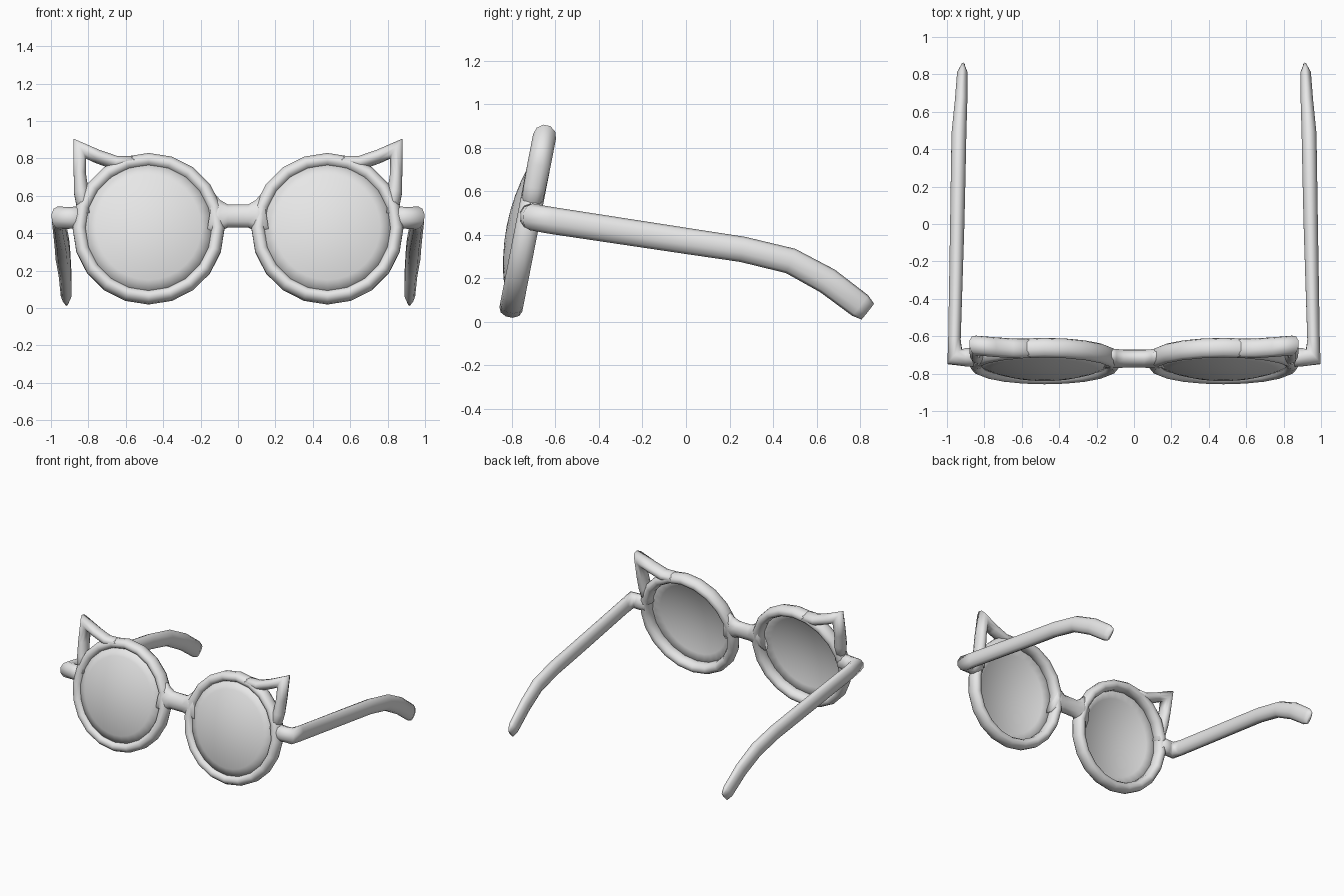
import bpy, bmesh, math
from mathutils import Vector

if "Cube" in bpy.data.objects:
    bpy.data.objects.remove(bpy.data.objects["Cube"], do_unlink=True)

grey = bpy.data.materials.new("light_grey")
grey.use_nodes = True
grey.diffuse_color = (0.8, 0.8, 0.8, 1)
grey.node_tree.nodes["Principled BSDF"].inputs["Base Color"].default_value = (0.8, 0.8, 0.8, 1)

# The front frame lies in a plane that leans back
LEAN = 0.195
CX, CZ, CY = 0.478, 0.424, -0.733
NORMAL = Vector((0, -1, LEAN)).normalized()
SIDES = 10


def on_frame(x, z, out=0.0):
    return Vector((x, CY + LEAN * (z - CZ), z)) + NORMAL * out


def finish(name, bm, mirror=True):
    bmesh.ops.recalc_face_normals(bm, faces=bm.faces)
    for f in bm.faces:
        f.smooth = True
    mesh = bpy.data.meshes.new(name)
    bm.to_mesh(mesh)
    bm.free()
    mesh.materials.append(grey)
    obj = bpy.data.objects.new(name, mesh)
    bpy.context.collection.objects.link(obj)
    if mirror:
        obj.modifiers.new("Mirror", 'MIRROR').use_mirror_merge = False
    return obj


def tube(name, path, sizes, up, closed=False, mirror=True):
    """Sweep an oval along a path; sizes are half widths (along up, across)."""
    bm = bmesh.new()
    rings, n = [], len(path)
    for i, p in enumerate(path):
        before = path[i - 1] if closed or i else None
        after = path[(i + 1) % n] if closed or i < n - 1 else None
        a = (p - before).normalized() if before else (after - p).normalized()
        b = (after - p).normalized() if after else a
        t = (a + b).normalized()
        mitre = 1 / max(t.dot(a), 0.5)
        side = t.cross(up).normalized()
        high = side.cross(t)
        h, w = sizes[i]
        ring = []
        for k in range(SIDES):
            ang = math.tau * (k + 0.5) / SIDES
            ring.append(bm.verts.new(p + high * h * math.sin(ang) * 1.03
                                     + side * w * mitre * math.cos(ang) * 1.03))
        rings.append(ring)
    for i in range(n if closed else n - 1):
        r, s = rings[i], rings[(i + 1) % n]
        for k in range(SIDES):
            m = (k + 1) % SIDES
            bm.faces.new((r[k], r[m], s[m], s[k]))
    if not closed:
        bm.faces.new(rings[0])
        bm.faces.new(rings[-1])
    return finish(name, bm, mirror)


# Round lens rims
COUNT = 20
rim = [on_frame(CX + 0.369 * math.cos(math.tau * i / COUNT),
                CZ + 0.366 * math.sin(math.tau * i / COUNT)) for i in range(COUNT)]
tube("lens_rims", rim, [(0.052, 0.037)] * COUNT, NORMAL, closed=True)

# Domed lenses bulging forward
bm = bmesh.new()
centre = bm.verts.new(on_frame(CX, CZ, 0.092))
last = None
for j in range(1, 6):
    r = 0.352 * j / 5
    ring = [bm.verts.new(on_frame(CX + r * math.cos(math.tau * i / 32),
                                  CZ + r * math.sin(math.tau * i / 32),
                                  0.092 - 0.57 * r * r)) for i in range(32)]
    for i in range(32):
        m = (i + 1) % 32
        if last:
            bm.faces.new((last[i], ring[i], ring[m], last[m]))
        else:
            bm.faces.new((centre, ring[i], ring[m]))
    last = ring
lens = finish("lenses", bm)
shell = lens.modifiers.new("Thickness", 'SOLIDIFY')
shell.thickness = 0.008

# Pointed corner loops above the rims
ear = [on_frame(x, z) for x, z in
       [(0.54, 0.783), (0.65, 0.775), (0.75, 0.81), (0.846, 0.852),
        (0.846, 0.72), (0.838, 0.62), (0.82, 0.5)]]
tube("ear_points", ear,
     [(0.05, 0.03), (0.052, 0.036), (0.052, 0.035), (0.052, 0.034),
      (0.052, 0.033), (0.05, 0.04), (0.045, 0.035)], NORMAL)

# Nose bridge, flaring into both rims
bridge = [on_frame(x, z) for x, z in
          [(-0.15, 0.5), (-0.1, 0.492), (-0.055, 0.492),
           (0.055, 0.492), (0.1, 0.492), (0.15, 0.5)]]
flare = [(0.05, 0.12), (0.05, 0.085), (0.048, 0.062)]
tube("nose_bridge", bridge, flare + flare[::-1], NORMAL, mirror=False)

# Temple arms with their hinge corners
arm = [Vector(p) for p in
       [(0.83, -0.715, 0.485), (0.9, -0.712, 0.482), (0.958, -0.71, 0.482),
        (0.96, -0.62, 0.466), (0.945, 0.0, 0.372), (0.94, 0.26, 0.333),
        (0.936, 0.48, 0.28), (0.925, 0.65, 0.188), (0.918, 0.8, 0.075),
        (0.915, 0.835, 0.047)]]
tube("temple_arms", arm,
     [(0.06, 0.05), (0.056, 0.05), (0.06, 0.04), (0.06, 0.034), (0.058, 0.039),
      (0.057, 0.04), (0.058, 0.04), (0.06, 0.034), (0.058, 0.029), (0.045, 0.012)],
     Vector((0, 0, 1)))
